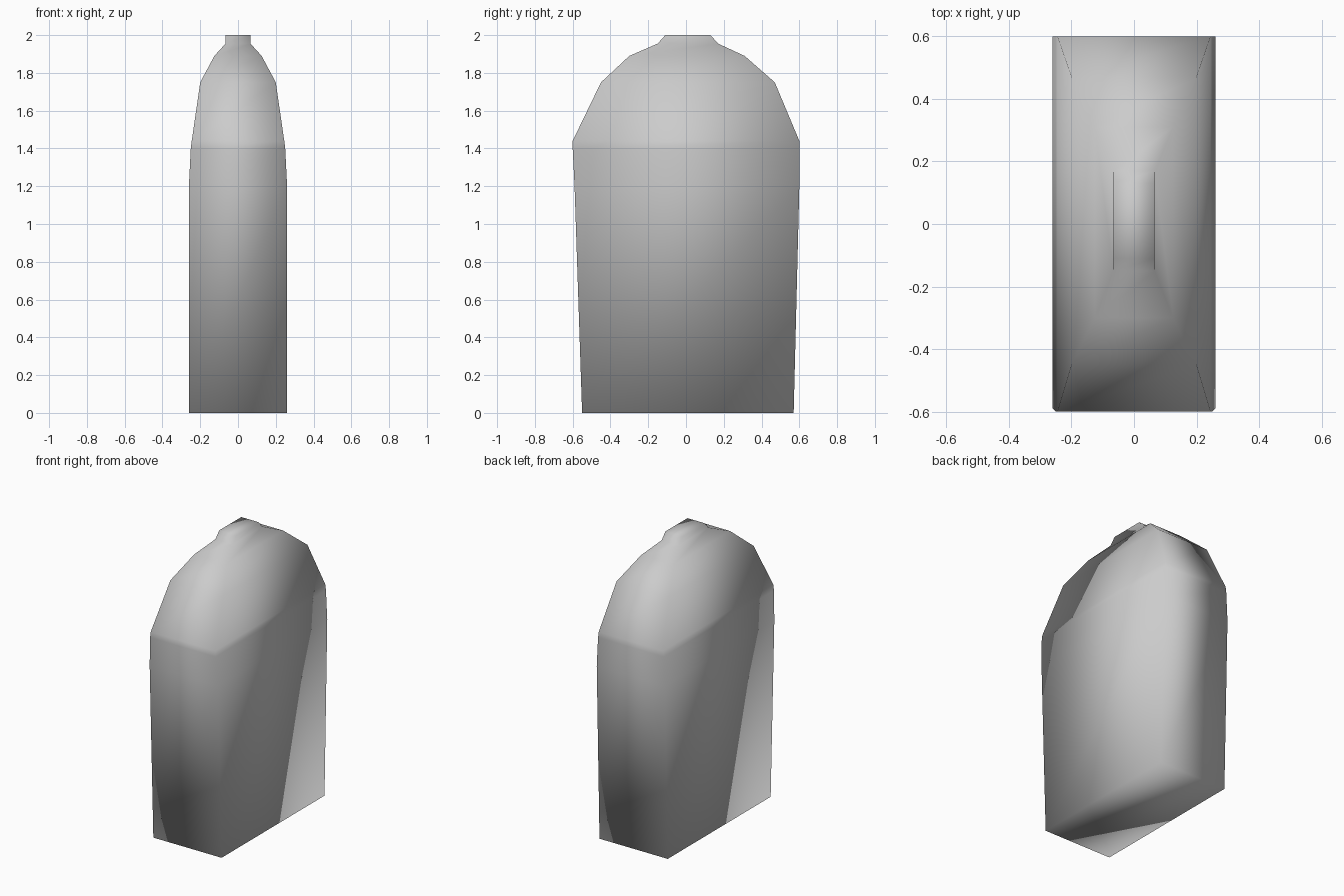
import bpy
import bmesh

# Remove the default object
cube = bpy.data.objects.get("Cube")
if cube:
    bpy.data.objects.remove(cube, do_unlink=True)

# Single grey material
grey = bpy.data.materials.new("light_grey")
grey.use_nodes = True
colour = (0.6, 0.6, 0.6, 1)
grey.diffuse_color = colour
grey.node_tree.nodes["Principled BSDF"].inputs["Base Color"].default_value = colour

# Rectangular sections: height, half width, front edge, back edge
SECTIONS = [
    (0.0, 0.26, -0.55, 0.57),
    (1.2, 0.26, -0.59, 0.60),
    (1.4, 0.25, -0.60, 0.60),
    (1.44, 0.245, -0.60, 0.60),
    (1.75, 0.20, -0.45, 0.47),
    (1.89, 0.125, -0.30, 0.31),
    (1.955, 0.066, -0.15, 0.17),
    (2.0, 0.066, -0.11, 0.13),
]


def loft(name, sections, material):
    """Join rectangular sections into one closed, smooth shaded body."""
    bm = bmesh.new()
    rings = []
    for z, w, front, back in sections:
        corners = [(-w, front), (w, front), (w, back), (-w, back)]
        rings.append([bm.verts.new((x, y, z)) for x, y in corners])
    for low, high in zip(rings, rings[1:]):
        for i in range(4):
            j = (i + 1) % 4
            bm.faces.new((low[i], low[j], high[j], high[i]))
    bm.faces.new(reversed(rings[0]))
    bm.faces.new(rings[-1])
    for face in bm.faces:
        face.smooth = True
    mesh = bpy.data.meshes.new(name)
    bm.to_mesh(mesh)
    bm.free()
    mesh.materials.append(material)
    body = bpy.data.objects.new(name, mesh)
    bpy.context.collection.objects.link(body)
    return body


# Tapered slab body with stepped shoulders and a short neck
loft("tapered_body", SECTIONS, grey)
